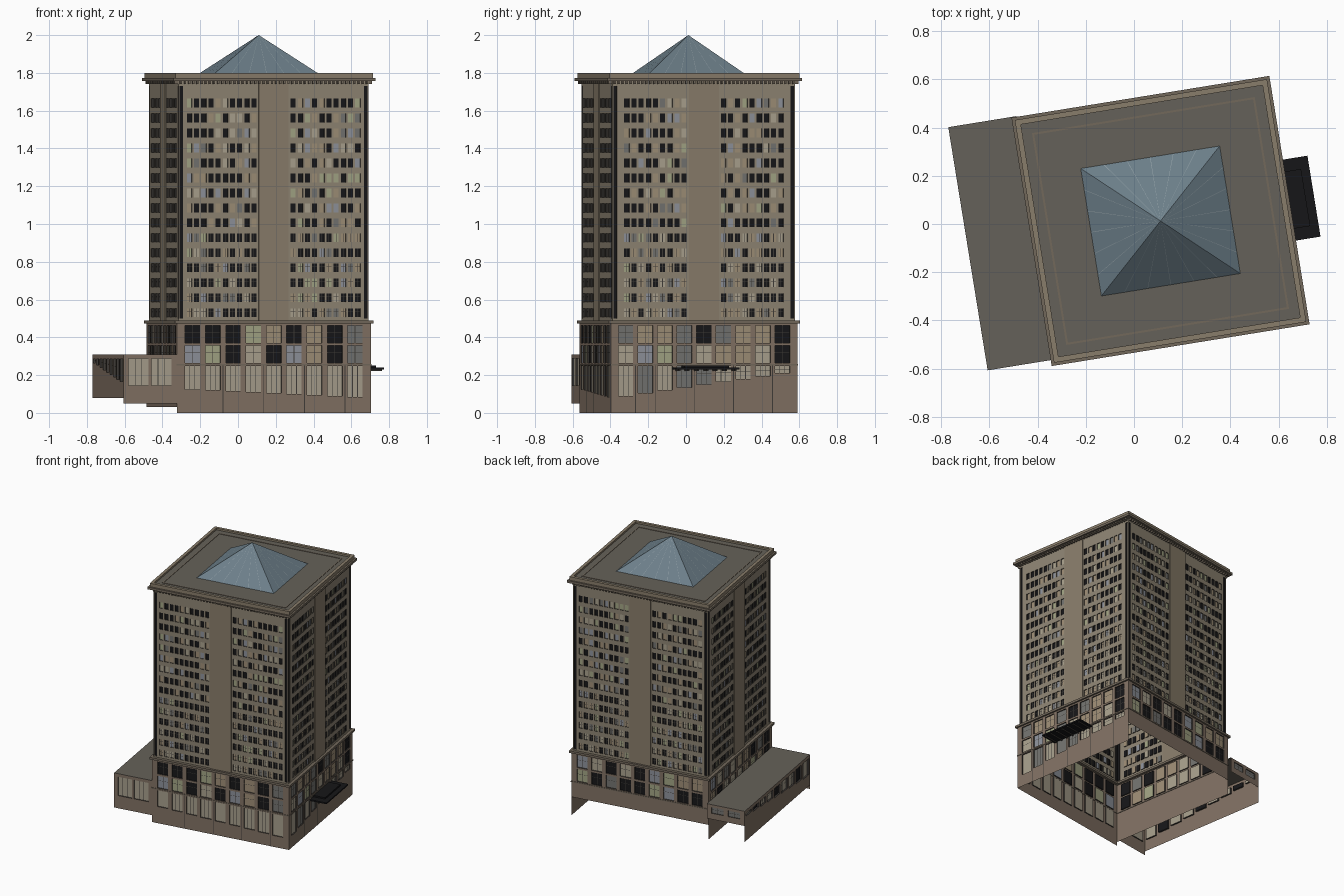
import bpy, bmesh, math, random
from mathutils import Vector, Matrix

if "Cube" in bpy.data.objects:
    bpy.data.objects.remove(bpy.data.objects["Cube"])

random.seed(4)
PLACE = Matrix.Translation((0.11, 0.0125, 0)) @ Matrix.Rotation(math.radians(9.2), 4, 'Z')

# Materials
COLS = dict(stone=(.27, .23, .17), pier=(.25, .205, .145), base=(.22, .165, .125), trim=(.17, .14, .105),
            roof=(.13, .12, .10), black=(.008, .008, .009), frame=(.05, .045, .04), tan=(.34, .27, .18),
            cream=(.40, .36, .27), green=(.36, .37, .23), blue=(.27, .29, .33), grey=(.17, .17, .16),
            shop=(.38, .34, .26), slate=(.15, .21, .25), seam=(.28, .34, .37))
NAMES = list(COLS)
MATS = []
for n, c in COLS.items():
    m = bpy.data.materials.new(n)
    m.diffuse_color = (*c, 1)
    m.use_nodes = True
    m.node_tree.nodes["Principled BSDF"].inputs["Base Color"].default_value = m.diffuse_color
    MATS.append(m)
LIT = ['tan', 'tan', 'cream', 'green', 'blue', 'grey']
SIDES = [((0, -1), (1, 0)), ((1, 0), (0, 1)), ((0, 1), (-1, 0)), ((-1, 0), (0, -1))]
SIDE_NAMES = ['front', 'right', 'back', 'left']


def finish(name, bm):
    ob = bpy.data.objects.new(name, bpy.data.meshes.new(name))
    bm.to_mesh(ob.data)
    bm.free()
    for m in MATS:
        ob.data.materials.append(m)
    ob.matrix_world = PLACE
    bpy.context.collection.objects.link(ob)
    return ob


def poly(bm, pts, mat):
    f = bm.faces.new([bm.verts.new(p) for p in pts])
    f.material_index = NAMES.index(mat)


def box(bm, lo, hi, mat):
    lo, hi = Vector(lo), Vector(hi)
    size = hi - lo
    vs = bmesh.ops.create_cube(bm, size=1, matrix=Matrix.Translation((lo + hi) / 2) @ Matrix.Diagonal((*size, 1)))['verts']
    for f in {f for v in vs for f in v.link_faces}:
        f.material_index = NAMES.index(mat)


def point(side, dist, u, z):
    (nx, ny), (tx, ty) = SIDES[side]
    return (nx * dist + tx * u, ny * dist + ty * u, z)


def side_box(bm, side, d0, d1, u0, u1, z0, z1, mat):
    a, b = point(side, d0, u0, z0), point(side, d1, u1, z1)
    box(bm, [min(p) for p in zip(a, b)], [max(p) for p in zip(a, b)], mat)


def panel(bm, side, d, u0, u1, z0, z1, mat):
    poly(bm, [point(side, d, u, z) for u, z in ((u0, z0), (u1, z0), (u1, z1), (u0, z1))], mat)


def opening(bm, side, d, u0, u1, z0, z1, mat, depth, bars):
    # Recessed glass with dark reveals and optional glazing bars
    g = d - depth
    panel(bm, side, g, u0, u1, z0, z1, mat)
    c = [(u0, z0), (u1, z0), (u1, z1), (u0, z1)]
    for (a, b), (e, f) in zip(c, c[1:] + c[:1]):
        poly(bm, [point(side, d, a, b), point(side, d, e, f), point(side, g, e, f), point(side, g, a, b)], 'frame')
    for i in range(1, bars + 1):
        u = u0 + (u1 - u0) * i / (bars + 1)
        panel(bm, side, g + .002, u - .0015, u + .0015, z0, z1, 'frame')
        if z1 - z0 < .1:
            z = z0 + (z1 - z0) * .6
            panel(bm, side, g + .002, u0, u1, z - .0012, z + .0012, 'frame')


def wall(bm, side, d, u0, u1, z0, z1, columns, mat, depth=.006):
    # Open wall made of vertical strips; each column lists its openings bottom to top
    x = u0
    for a, b, holes in sorted(columns, key=lambda c: c[0]):
        panel(bm, side, d, x, a, z0, z1, mat)
        z = z0
        for h0, h1, glass, bars in holes:
            panel(bm, side, d, a, b, z, h0, mat)
            opening(bm, side, d, a, b, h0, h1, glass, depth, bars)
            z = h1
        panel(bm, side, d, a, b, z, z1, mat)
        x = b
    panel(bm, side, d, x, u1, z0, z1, mat)


def ring(name, hx, hy, w, z0, z1, mat):
    bm = bmesh.new()
    for s in (-1, 1):
        ys = sorted((s * hy, s * (hy - w)))
        box(bm, (-hx, ys[0], z0), (hx, ys[1], z1), mat)
        xs = sorted((s * hx, s * (hx - w)))
        box(bm, (xs[0], -hy + w, z0), (xs[1], hy - w, z1), mat)
    finish(name, bm)


def glass(dark):
    return 'black' if random.random() < dark else random.choice(LIT)


# Tower shaft: 15 storeys of windows, corner slots and a central pier on each side
for s in range(4):
    d, half, n = ((.49, .51, 10), (.51, .49, 9))[s % 2]
    bm = bmesh.new()
    cols = []
    for sg in (-1, 1):
        for i in range(n):
            u = sg * (.105 + i * .0385)
            holes = []
            for r in range(15):
                z = .53 + r * .0793
                holes.append((z - .023, z + .023, glass(.5), 1 if r < 6 else 0))
            cols.append((u - .0135, u + .0135, holes))
        u = sg * (half - .015)
        cols.append((u - .009, u + .009, [(.5, 1.73, 'black', 0)]))
    wall(bm, s, d, -half, half, .48, 1.76, cols, 'stone')
    finish(SIDE_NAMES[s] + '_shaft_wall', bm)
    bm = bmesh.new()
    side_box(bm, s, d - .001, d + .006, -.08, .08, .485, 1.757, 'pier')
    finish(SIDE_NAMES[s] + '_pier', bm)

# Base storeys: two rows of large windows over shopfronts with stepped sills
for s in range(4):
    d, half, pitch = ((.50, .52, .109), (.52, .50, .105))[s % 2]
    bottom = (0, 0, .14, .03)[s]
    bm = bmesh.new()
    cols = []
    for i in range(9):
        u = (i - 4) * pitch
        holes = []
        sill = (.125 - .005 * i, .09 + .015 * i)[s % 2]
        if s < 2:
            holes.append((sill, .247, 'grey' if s and i in (1, 3, 4) else 'shop', 2))
        holes += [(.265, .357, glass(.4), 1), (.371, .463, glass(.35), 1)]
        cols.append((u - .04, u + .04, holes))
    wall(bm, s, d, -half, half, bottom, .48, cols, 'base', .008)
    if s < 2:
        for k in (-3.5, -2.5, -.5, 1.5, 3.5) if s else (-2.5, -.5, 1.5, 3.5):
            panel(bm, s, d + .001, k * pitch - .002, k * pitch + .002, 0, .25, 'frame')
    finish(SIDE_NAMES[s] + '_base_wall', bm)
ring('shopfront_band', .523, .503, .006, .252, .260, 'trim')
ring('base_ledge', .532, .512, .03, .474, .490, 'trim')

# Cornice, dentils, parapet and flat roof
ring('cornice', .542, .522, .06, 1.757, 1.774, 'trim')
ring('parapet', .53, .51, .022, 1.774, 1.80, 'pier')
bm = bmesh.new()
for s in range(4):
    d, half = ((.49, .51), (.51, .49))[s % 2]
    for i in range(46):
        u = -half + 2 * half * (i + .5) / 46
        side_box(bm, s, d, d + .02, u - .005, u + .005, 1.742, 1.757, 'trim')
finish('dentils', bm)
bm = bmesh.new()
poly(bm, [(-.51, -.49, 1.787), (.51, -.49, 1.787), (.51, .49, 1.787), (-.51, .49, 1.787)], 'roof')
finish('flat_roof', bm)
ring('roof_kerb', .468, .445, .008, 1.785, 1.79, 'trim')

# Pyramid roof with standing seams
bm = bmesh.new()
HX, HY, ZB = .292, .268, 1.787
apex = Vector((0, 0, 2))
for s in range(4):
    d, half = ((HY, HX), (HX, HY))[s % 2]
    a, b = Vector(point(s, d, -half, ZB)), Vector(point(s, d, half, ZB))
    poly(bm, [a, b, apex], 'slate')
    nrm = (b - a).cross(apex - a).normalized() * .001
    t = (b - a).normalized() * .0012
    for i in range(1, 6):
        p = a.lerp(b, i / 6)
        q = p.lerp(apex, .97)
        poly(bm, [p - t + nrm, p + t + nrm, q + t * .3 + nrm, q - t * .3 + nrm], 'seam')
finish('pyramid_roof', bm)

# Entrance canopy on the right side
bm = bmesh.new()
box(bm, (.52, -.17, .231), (.645, .17, .241), 'black')
box(bm, (.52, -.12, .241), (.61, .12, .252), 'black')
for i in range(7):
    y = -.15 + i * .05
    box(bm, (.52, y - .004, .223), (.635, y + .004, .231), 'frame')
finish('entrance_canopy', bm)

# Low side wing, open below, with sills rising to the back
X0, X1, Y0, Y1, TOP = -.807, -.52, -.497, .525, .31
bm = bmesh.new()
cols = [(u - .054, u + .054, [(.145, .287, 'shop', 2)]) for u in (-.725, -.602)]
wall(bm, 0, -Y0, X0, X1, .05, TOP, cols, 'base', .008)
cols = []
for i in range(9):
    u = .435 - i * .112
    cols.append((u - .044, u + .044, [(.165 + i * .0125, .285, 'black' if i % 3 == 1 else 'shop', 2)]))
wall(bm, 3, -X0, -Y1, -Y0, .08, TOP, cols, 'base', .012)
wall(bm, 2, Y1, -X1, -X0, .2, TOP, [(u - .045, u + .045, [(.245, .29, 'grey', 1)]) for u in (.602, .725)], 'base')
poly(bm, [(X0, Y0, TOP), (X1, Y0, TOP), (X1, Y1, TOP), (X0, Y1, TOP)], 'roof')
finish('side_wing', bm)
